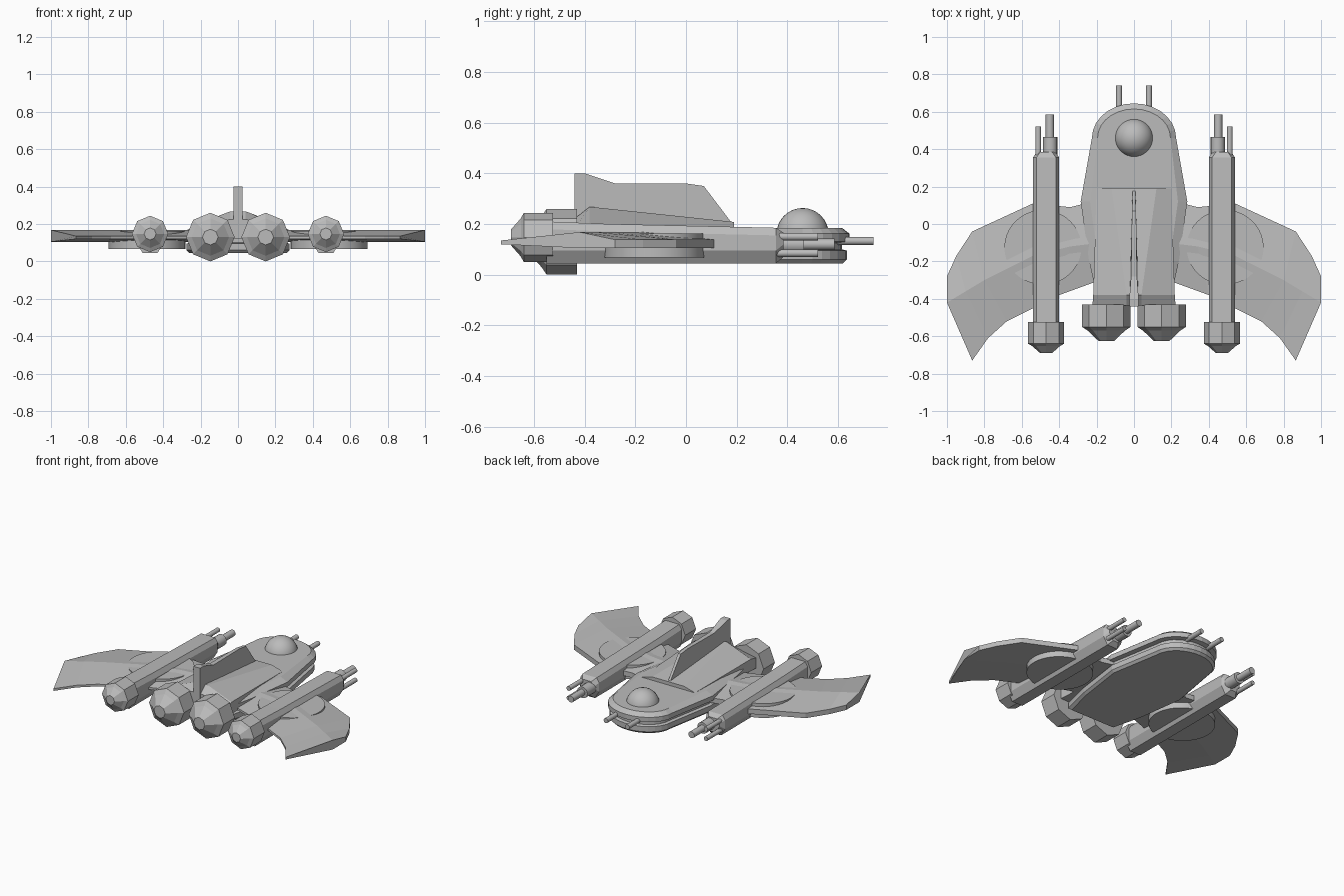
import bpy, bmesh
from math import sin, cos, pi, radians

cube = bpy.data.objects.get("Cube")
if cube:
    bpy.data.objects.remove(cube, do_unlink=True)

GREY = (0.5, 0.5, 0.5, 1)
mat = bpy.data.materials.new("hull_grey")
mat.use_nodes = True
mat.diffuse_color = GREY
mat.node_tree.nodes["Principled BSDF"].inputs["Base Color"].default_value = GREY
smooth_parts = []


def finish(name, bm, mirror=False, smooth=False):
    bmesh.ops.recalc_face_normals(bm, faces=bm.faces)
    mesh = bpy.data.meshes.new(name)
    bm.to_mesh(mesh)
    bm.free()
    mesh.materials.append(mat)
    obj = bpy.data.objects.new(name, mesh)
    bpy.context.collection.objects.link(obj)
    if mirror:
        obj.modifiers.new("mirror", 'MIRROR').use_mirror_merge = False
    if smooth:
        smooth_parts.append(obj)
    return obj


def loft(name, rings, mirror=False, smooth=False):
    """Join equal-length rings of points and cap both ends."""
    bm = bmesh.new()
    rows = [[bm.verts.new(p) for p in ring] for ring in rings]
    n = len(rows[0])
    for a, b in zip(rows, rows[1:]):
        for i in range(n):
            j = (i + 1) % n
            bm.faces.new((a[i], a[j], b[j], b[i]))
    bm.faces.new(rows[0])
    bm.faces.new(rows[-1])
    return finish(name, bm, mirror, smooth)


def turned(name, x, z, profile, sides=8, smooth=False):
    """Mirrored solid turned about a line along y; profile is (y, radius)."""
    angles = [pi / 2 + 2 * pi * i / sides for i in range(sides)]
    loft(name, [[(x + r * cos(a), y, z + r * sin(a)) for a in angles]
                for y, r in profile], True, smooth)


# Hull: stacked outline with a groove around the rounded nose
def hull_ring(z, inset, back=0.0):
    half = [(0.285 - inset - back, 0.12), (0.24 - inset - back, -0.2),
            (0.19 - inset, -0.42 + inset)]
    arc = [((0.225 - inset) * cos(pi * i / 14),
            0.46 + (0.185 - inset) * sin(pi * i / 14)) for i in range(15)]
    pts = half[::-1] + arc + [(-x, y) for x, y in half]
    return [(x, y, z) for x, y in pts]


loft("hull", [hull_ring(*layer) for layer in (
    (0.045, 0.025), (0.06, 0.01), (0.095, 0.01), (0.1, 0.03), (0.125, 0.03),
    (0.13, 0), (0.162, 0), (0.185, 0.03, 0.02))])


# Rear deck rising toward the engines
def deck_ring(y, edge, flat, z_edge, z_top):
    return [(-edge, y, 0.12), (-edge, y, z_edge), (-flat, y, z_top),
            (flat, y, z_top), (edge, y, z_edge), (edge, y, 0.12)]


loft("rear_deck", [deck_ring(0.19, 0.2, 0.12, 0.185, 0.208),
                   deck_ring(-0.38, 0.218, 0.04, 0.2, 0.268),
                   deck_ring(-0.435, 0.222, 0.04, 0.19, 0.225)])

# Tail fin, narrow at the front and thick at the back
fin = [(0.18, 0.205, 0.008), (0.07, 0.35, 0.01), (0, 0.36, 0.012),
       (-0.28, 0.36, 0.016), (-0.4, 0.4, 0.025), (-0.44, 0.4, 0.025),
       (-0.44, 0.19, 0.025)]
loft("tail_fin", [[(s * w, y, z) for y, z, w in fin] for s in (-1, 1)])

# Cockpit dome
bm = bmesh.new()
bmesh.ops.create_uvsphere(bm, u_segments=32, v_segments=16, radius=0.103)
bmesh.ops.translate(bm, verts=bm.verts, vec=(0, 0.46, 0.16))
finish("cockpit_dome", bm, smooth=True)

# Wings: ridge sweeping out to the tip, flat underside
lead = [(0.18, 0.13), (0.34, 0.09), (0.54, 0.11), (0.865, -0.04), (0.95, -0.17), (1, -0.28)]
ridge = [(0.18, -0.1), (0.34, -0.12), (0.54, -0.17), (0.8, -0.3), (0.9, -0.36), (1, -0.42)]
trail = [(0.18, -0.3), (0.4, -0.38), (0.54, -0.45), (0.68, -0.52), (0.78, -0.61), (0.865, -0.73)]
loft("wing", [[(*a, 0.105), (*a, 0.138), (*b, 0.168), (*c, 0.135), (*c, 0.12), (*b, 0.105)]
              for a, b, c in zip(lead, ridge, trail)], mirror=True)

# Round mounts through the wings
loft("wing_mount", [[(0.487 + 0.206 * cos(2 * pi * i / 40), -0.125 + 0.2 * sin(2 * pi * i / 40), z)
                     for i in range(40)] for z in (0.067, 0.163)], True, True)


# Side pods: chamfered beams
def pod_ring(y, w, low, high):
    c = 0.018
    half = [(w - c, high), (w, high - 0.03), (w, low + 0.05), (w - 0.03, low)]
    pts = half + [(-x, z) for x, z in half[::-1]]
    return [(0.47 + x, y, z) for x, z in pts]


loft("side_pod", [pod_ring(0.385, 0.05, 0.07, 0.165), pod_ring(0.355, 0.07, 0.045, 0.185),
                  pod_ring(-0.3, 0.07, 0.045, 0.2), pod_ring(-0.55, 0.07, 0.045, 0.21)],
     mirror=True)

# Engines
turned("main_engine", 0.148, 0.13,
       [(-0.43, 0.13), (-0.55, 0.13), (-0.57, 0.1), (-0.625, 0.042)])
turned("pod_engine", 0.47, 0.147,
       [(-0.525, 0.097), (-0.64, 0.097), (-0.652, 0.075), (-0.69, 0.032)])

# Guns
turned("nose_gun", 0.08, 0.133, [(0.56, 0.016), (0.74, 0.016)], 16, True)
turned("pod_gun_collar", 0.448, 0.12, [(0.36, 0.038), (0.465, 0.038)], 16, True)
turned("pod_gun_barrel", 0.45, 0.12, [(0.44, 0.022), (0.585, 0.022)], 16, True)
for name, z in (("upper_side_gun", 0.15), ("lower_side_gun", 0.085)):
    turned(name, 0.512, z, [(0.34, 0.015), (0.52, 0.015)], 12, True)

# Smooth the round parts only
bpy.ops.object.select_all(action='DESELECT')
for obj in smooth_parts:
    obj.select_set(True)
bpy.context.view_layer.objects.active = smooth_parts[0]
bpy.ops.object.shade_smooth_by_angle(angle=radians(35))
